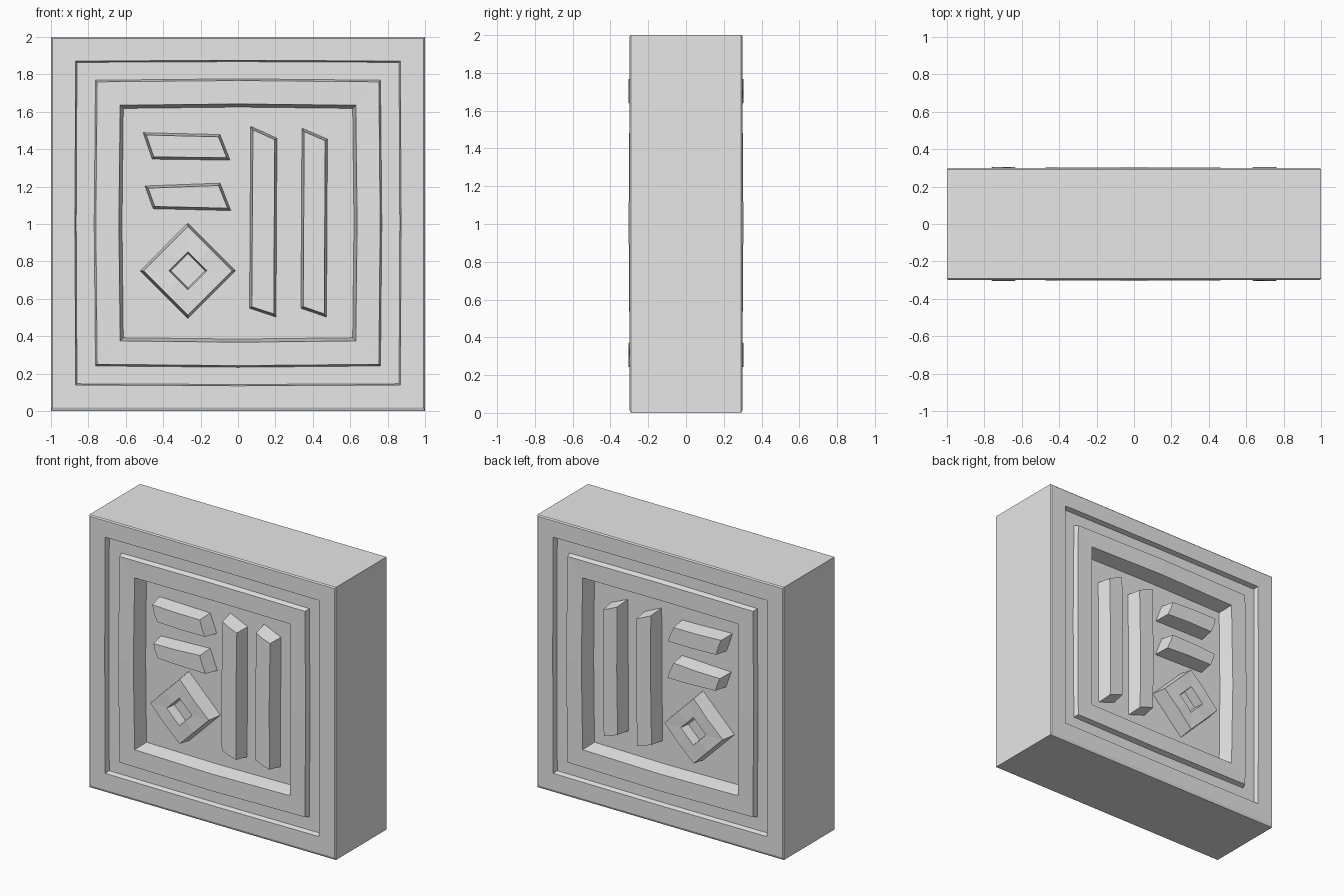
import bpy, bmesh
from mathutils import Vector

if "Cube" in bpy.data.objects:
    bpy.data.objects.remove(bpy.data.objects["Cube"])

stone = bpy.data.materials.new("plain grey stone")
stone.diffuse_color = (0.8, 0.8, 0.8, 1)
stone.use_nodes = True
stone.node_tree.nodes["Principled BSDF"].inputs["Base Color"].default_value = stone.diffuse_color


def loft(name, rings):
    """Skin a list of equal-length point rings and cap both ends."""
    bm = bmesh.new()
    vs = [[bm.verts.new(p) for p in r] for r in rings]
    n = len(vs[0])
    for a, b in zip(vs, vs[1:]):
        for i in range(n):
            j = (i + 1) % n
            bm.faces.new((a[i], a[j], b[j], b[i]))
    bm.faces.new(vs[0])
    bm.faces.new(vs[-1])
    bmesh.ops.recalc_face_normals(bm, faces=bm.faces)
    me = bpy.data.meshes.new(name)
    bm.to_mesh(me)
    bm.free()
    me.materials.append(stone)
    ob = bpy.data.objects.new(name, me)
    bpy.context.collection.objects.link(ob)
    return ob


def frame_ring(s, hx, hz, y, bow=0.0, lift=0.0):
    """Rectangle ring with slightly bowed side midpoints."""
    pts = []
    for sx, sz in ((-1, -1), (0, -1), (1, -1), (1, 0), (1, 1), (0, 1), (-1, 1), (-1, 0)):
        mid = sx == 0 or sz == 0
        b = bow if mid else 0
        pts.append((sx * (hx + b), s * (y + (lift if mid else 0)), 1.005 + sz * (hz + b)))
    return pts


def block_half(s):
    """Rings from the outer wall inward to the sunken panel."""
    rings = [(0.992, 0.987, 0.3), (0.868, 0.866, 0.3, 0.004), (0.861, 0.859, 0.262, 0.004),
             (0.762, 0.764, 0.262, 0.007), (0.753, 0.755, 0.298, 0.007, 0.006),
             (0.63, 0.63, 0.298, 0.007, 0.006), (0.613, 0.613, 0.185, 0.007)]
    wall = [(x, s * 0.292, z) for x, z in
            ((-1, 0), (0, 0), (1, 0), (1, 1), (1, 2), (0, 2), (-1, 2), (-1, 1))]
    return [wall] + [frame_ring(s, *r) for r in rings]


# Main block with stepped frames front and back
loft("carved_block", block_half(-1)[::-1] + block_half(1))


def inset(pts, d):
    """Move the edges of a convex outline inward by d."""
    c = sum(pts, Vector((0, 0))) / len(pts)
    out = []
    n = len(pts)
    for i, p in enumerate(pts):
        ns = []
        for a, b in ((pts[i - 1], p), (p, pts[(i + 1) % n])):
            e = (b - a).normalized()
            m = Vector((-e.y, e.x))
            ns.append(m if m.dot(c - a) > 0 else -m)
        out.append(p + (ns[0] + ns[1]) * d / (1 + ns[0].dot(ns[1])))
    return out


def with_midpoints(corners):
    pts = []
    for i, c in enumerate(corners):
        a, b = Vector(c), Vector(corners[(i + 1) % len(corners)])
        pts += [a, (a + b) / 2]
    return pts


def raised(name, corners, s, hole=None):
    """Raised shape with sloped sides and a gently bowed top."""
    base = with_midpoints(corners)
    top = inset(base, 0.014)
    rings = [[(p.x, s * 0.17, p.y) for p in base],
             [(p.x, s * (0.294 + 0.007 * (i % 2)), p.y) for i, p in enumerate(top)]]
    if hole:
        h = with_midpoints(hole)
        rings.append([(p.x, s * 0.298, p.y) for p in h])
        rings.append([(p.x, s * 0.225, p.y) for p in inset(h, 0.008)])
    loft(name, rings)


def diamond(r):
    x, z = -0.268, 0.75
    return [(x - r, z), (x, z - r), (x + r, z), (x, z + r)]


shapes = {
    "upper_short_bar": [(-0.51, 1.49), (-0.095, 1.48), (-0.04, 1.34), (-0.46, 1.345)],
    "lower_short_bar": [(-0.50, 1.205), (-0.095, 1.22), (-0.035, 1.07), (-0.455, 1.08)],
    "inner_tall_bar": [(0.066, 1.525), (0.21, 1.46), (0.205, 0.50), (0.06, 0.548)],
    "outer_tall_bar": [(0.34, 1.515), (0.48, 1.455), (0.475, 0.50), (0.335, 0.548)],
}

# Relief shapes repeated on both faces
for side, s in (("front", -1), ("back", 1)):
    for name, corners in shapes.items():
        raised(f"{side}_{name}", corners, s)
    raised(f"{side}_diamond", diamond(0.257), s, diamond(0.102))

# Shift the block's inner face rings a hair so that the base rests on z = 0
for ob in bpy.context.collection.objects:
    ob.data.update()
